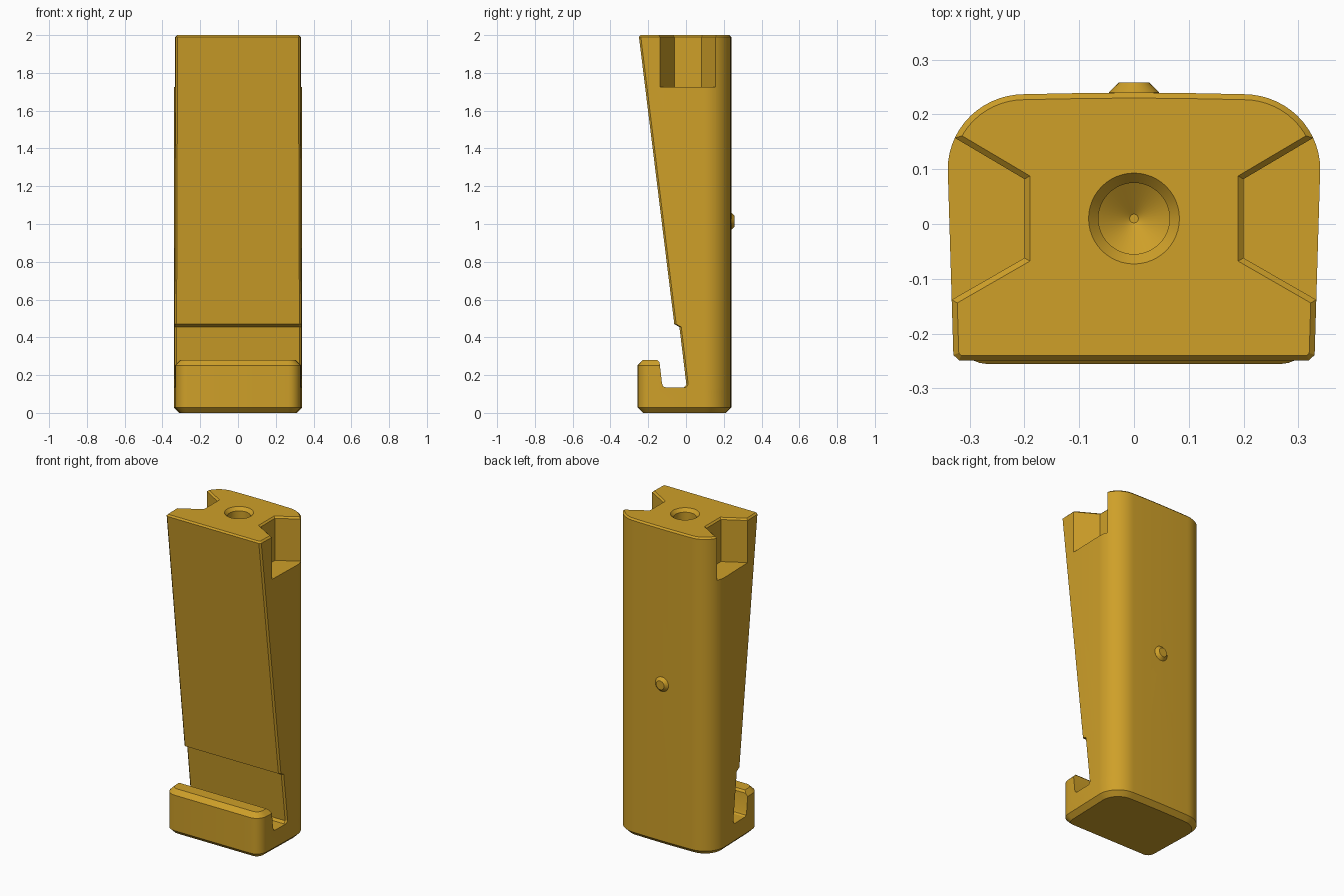
import bpy, bmesh, math
from mathutils import Vector

if "Cube" in bpy.data.objects:
    bpy.data.objects.remove(bpy.data.objects["Cube"])

mat = bpy.data.materials.new("golden_tan")
mat.diffuse_color = (0.62, 0.35, 0.022, 1)
mat.use_nodes = True
mat.node_tree.nodes["Principled BSDF"].inputs["Base Color"].default_value = mat.diffuse_color


def loft(name, rings):
    """Closed solid from a stack of equal-length rings of 3D points."""
    bm = bmesh.new()
    loops = [[bm.verts.new(p) for p in r] for r in rings]
    n = len(loops[0])
    for a, b in zip(loops, loops[1:]):
        for i in range(n):
            j = (i + 1) % n
            bm.faces.new((a[i], a[j], b[j], b[i]))
    bm.faces.new(loops[0][::-1])
    bm.faces.new(loops[-1])
    bmesh.ops.recalc_face_normals(bm, faces=bm.faces)
    me = bpy.data.meshes.new(name)
    bm.to_mesh(me)
    bm.free()
    me.materials.append(mat)
    ob = bpy.data.objects.new(name, me)
    bpy.context.collection.objects.link(ob)
    return ob


def at(points, z):
    return [(x, y, z) for x, y in points]


def inset(points, d):
    """Offset a counter-clockwise outline inwards by d."""
    out, n = [], len(points)
    for i in range(n):
        p, a, b = (Vector(points[k % n]) for k in (i, i - 1, i + 1))
        e1, e2 = (p - a).normalized(), (b - p).normalized()
        n1, n2 = Vector((-e1.y, e1.x)), Vector((-e2.y, e2.x))
        out.append(tuple(p + (n1 + n2) * d / (1 + n1.dot(n2))))
    return out


def side_x(y):
    return 0.34 - (0.1 - y) * 0.03


def arc(cx, cy, rx, ry, a0, a1, n):
    return [(cx + rx * math.cos(math.radians(a0 + (a1 - a0) * i / n)),
             cy + ry * math.sin(math.radians(a0 + (a1 - a0) * i / n))) for i in range(n + 1)]


def outline(front):
    """Mirror the right half (front to back) into a full outline with a rounded back."""
    right = front + arc(0.2, 0.1, 0.14, 0.137, 0, 90, 14) + [(0.1, 0.239)]
    return right + [(0, 0.24)] + [(-x, y) for x, y in reversed(right)]


def boolean(target, tool, op):
    m = target.modifiers.new(op, 'BOOLEAN')
    m.operation, m.solver, m.object = op, 'EXACT', tool
    bpy.context.view_layer.objects.active = target
    bpy.ops.object.modifier_apply(modifier=m.name)
    bpy.data.objects.remove(tool)


# Main body: back is straight, front leans outward with a step near the bottom
def body_ring(y):
    c = 0.01
    return outline([(side_x(y) - c, y), (side_x(y + c), y + c)])


body = loft("body", [at(body_ring(y), z) for y, z in
                     [(-0.01, 0.11), (-0.01, 0.135), (0.002, 0.15), (-0.035, 0.455),
                      (-0.062, 0.47), (-0.249, 1.99)]] + [at(inset(body_ring(-0.25), 0.01), 2.0)])

# Foot with chamfered rim and a slot behind its upturned front lip
foot = outline([(0.265, -0.256)] + arc(0.265, -0.186, side_x(-0.186) - 0.265, 0.07, -75, 0, 6))
base = loft("foot", [at(inset(foot, 0.028), 0), at(foot, 0.028), at(foot, 0.252),
                     at(inset(foot, 0.028), 0.28)])
slot = [(0.5, 0.135), (0.5, 0.4), (-0.153, 0.4), (-0.153, 0.28), (-0.14, 0.268),
        (-0.127, 0.155), (-0.121, 0.141), (-0.108, 0.135)]
boolean(base, loft("slot_cutter", [[(x, y, z) for y, z in slot] for x in (-0.6, 0.6)]), 'DIFFERENCE')
boolean(body, base, 'UNION')

# Side notches at the top, flared along the rim
for s in (1, -1):
    notch = [(0.2, -0.062), (0.32, -0.131), (0.5, -0.235), (0.5, 0.257), (0.32, 0.153), (0.2, 0.082)]
    levels = [(0, 1.725), (0, 1.99), (-0.01, 2.0), (-0.01, 2.1)]
    cutter = loft("notch_cutter", [[(s * x, y, z) for x, y in inset(notch, d)] for d, z in levels])
    boolean(body, cutter, 'DIFFERENCE')

# Countersunk blind hole with a conical end
hole = [(0.008, 1.72), (0.065, 1.76), (0.065, 1.98), (0.083, 2.0), (0.083, 2.1)]
boolean(body, loft("hole_cutter", [at(arc(0, 0.01, r, r, 0, 352.5, 47), z) for r, z in hole]),
        'DIFFERENCE')

# Small tapered stud on the back
stud = [(0.046, 0.2), (0.046, 0.24), (0.028, 0.258)]
boolean(body, loft("stud", [[(x, y, z) for x, z in arc(0, 1.015, r, r, 0, 345, 23)] for r, y in stud]),
        'UNION')

bpy.ops.object.select_all(action='DESELECT')
body.select_set(True)
bpy.context.view_layer.objects.active = body
bpy.ops.object.shade_smooth_by_angle(angle=math.radians(20))
